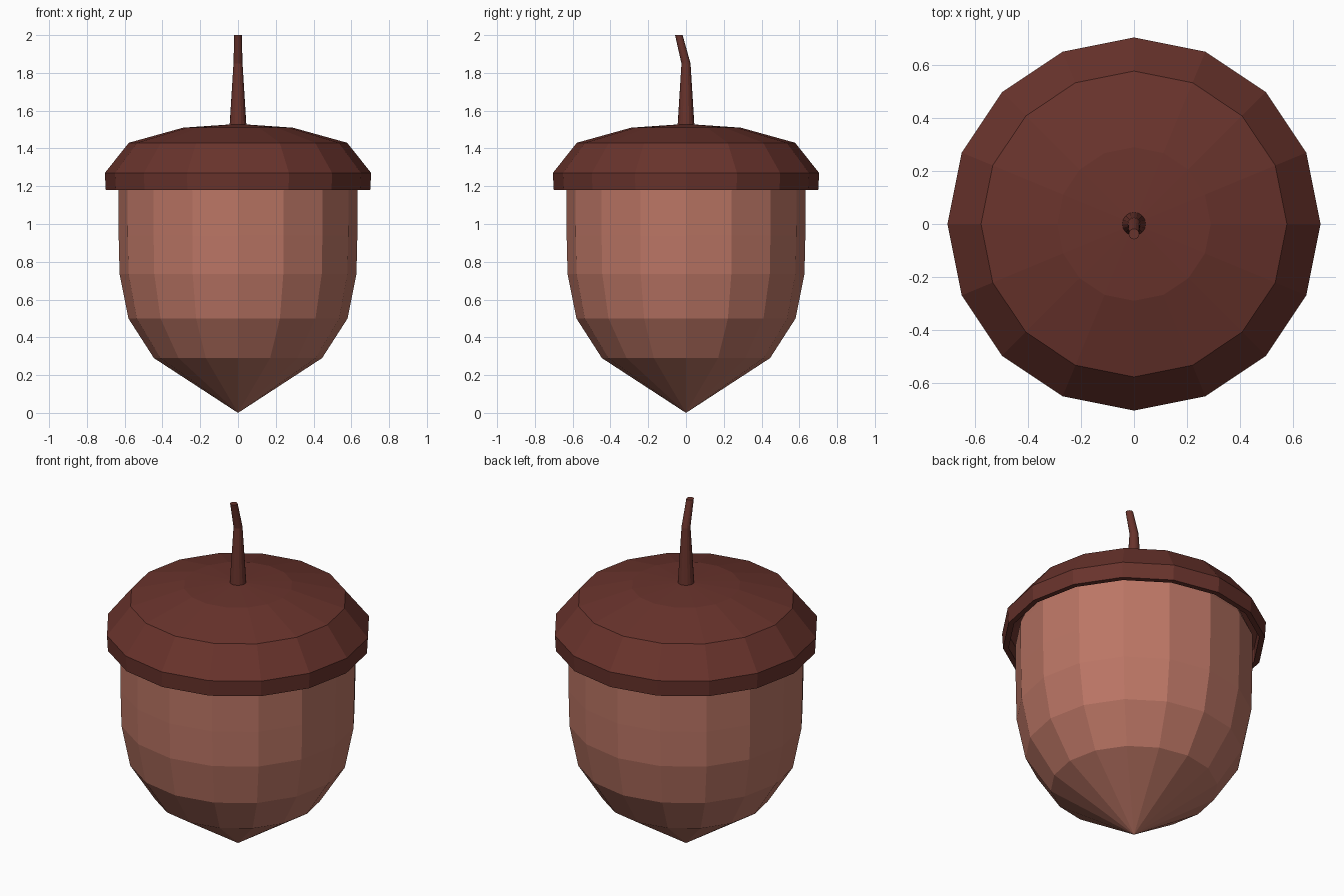
import bpy, bmesh
from math import sin, cos, pi

if "Cube" in bpy.data.objects:
    bpy.data.objects.remove(bpy.data.objects["Cube"])

SIDES = 16


def material(name, rgb):
    m = bpy.data.materials.new(name)
    m.diffuse_color = (*rgb, 1)
    m.use_nodes = True
    m.node_tree.nodes["Principled BSDF"].inputs["Base Color"].default_value = m.diffuse_color
    return m


def lathe(name, profile, mat):
    """Stack of 16-sided rings from (radius, z, y offset); radius 0 is a pole."""
    bm = bmesh.new()
    rings = []
    for r, z, y0 in profile:
        n = SIDES if r > 0 else 1
        rings.append([bm.verts.new((r * cos(2 * pi * i / SIDES),
                                    y0 + r * sin(2 * pi * i / SIDES), z))
                      for i in range(n)])
    for a, b in zip(rings, rings[1:]):
        for i in range(SIDES):
            j = (i + 1) % SIDES
            if len(a) == 1:
                bm.faces.new((a[0], b[j], b[i]))
            elif len(b) == 1:
                bm.faces.new((a[i], a[j], b[0]))
            else:
                bm.faces.new((a[i], a[j], b[j], b[i]))
    # Cap open ends
    for ring in (rings[0], rings[-1]):
        if len(ring) > 1:
            bm.faces.new(ring)
    bmesh.ops.recalc_face_normals(bm, faces=bm.faces)
    mesh = bpy.data.meshes.new(name)
    bm.to_mesh(mesh)
    bm.free()
    mesh.materials.append(mat)
    ob = bpy.data.objects.new(name, mesh)
    bpy.context.collection.objects.link(ob)
    return ob


nut_brown = material("nut_brown", (0.50, 0.18, 0.13))
cap_brown = material("cap_brown", (0.14, 0.033, 0.025))

# Pointed nut body, closed inside the cap
nut = [(0, 0), (0.445, 0.29), (0.58, 0.5), (0.627, 0.735), (0.632, 0.94),
       (0.633, 1.2), (0.57, 1.34), (0, 1.4)]
lathe("nut", [(r, z, 0) for r, z in nut], nut_brown)

# Cap shell: outer dome down to the rim, then back up inside
cap = [(0, 1.53), (0.29, 1.51), (0.578, 1.43), (0.705, 1.27), (0.70, 1.18),
       (0.67, 1.18), (0.67, 1.26), (0.56, 1.4), (0.28, 1.475), (0, 1.49)]
lathe("cap", [(r, z, 0) for r, z in cap], cap_brown)

# Tapered stem, bent towards the front at its tip
stem = [(0.045, 1.5, 0), (0.044, 1.53, 0), (0.024, 1.85, 0), (0.02, 2.0, -0.038)]
lathe("stem", stem, cap_brown)
